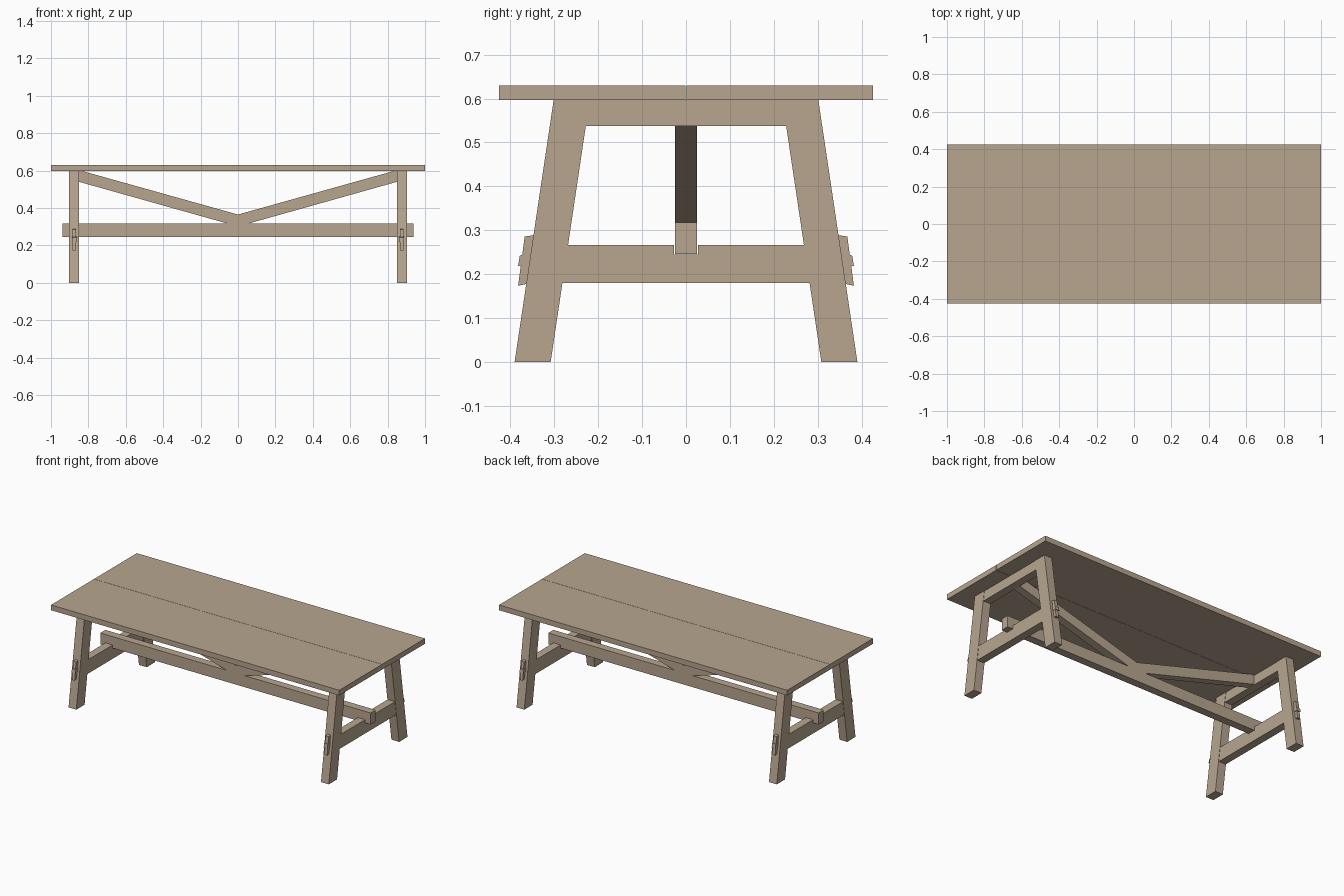
import bpy, bmesh
from mathutils import Vector

if "Cube" in bpy.data.objects:
    bpy.data.objects.remove(bpy.data.objects["Cube"])

wood = bpy.data.materials.new("pale_oak")
wood.diffuse_color = (0.48, 0.38, 0.28, 1)
wood.use_nodes = True
wood.node_tree.nodes["Principled BSDF"].inputs["Base Color"].default_value = wood.diffuse_color


def prism(name, profile, axis, lo, hi):
    """Extrude a 2D profile: axis 'x' takes (y, z) points, axis 'y' takes (x, z)."""
    bm = bmesh.new()
    pts = [(lo, a, b) if axis == 'x' else (a, lo, b) for a, b in profile]
    face = bm.faces.new([bm.verts.new(p) for p in pts])
    geom = bmesh.ops.extrude_face_region(bm, geom=[face])["geom"]
    step = Vector((hi - lo, 0, 0) if axis == 'x' else (0, hi - lo, 0))
    bmesh.ops.translate(bm, vec=step,
                        verts=[g for g in geom if isinstance(g, bmesh.types.BMVert)])
    bmesh.ops.recalc_face_normals(bm, faces=bm.faces)
    me = bpy.data.meshes.new(name)
    bm.to_mesh(me)
    bm.free()
    me.materials.append(wood)
    ob = bpy.data.objects.new(name, me)
    bpy.context.collection.objects.link(ob)
    return ob


def box(a0, a1, z0, z1):
    return [(a0, z0), (a1, z0), (a1, z1), (a0, z1)]


TOP = 0.597      # underside of the table top
S = 0.149        # leg splay, inward per unit of height


def inner(z):
    return 0.308 - S * z


def outer(z):
    return 0.390 - S * z


# Table top: two planks with a fine joint
for side, label in ((-1, "front"), (1, "back")):
    prism(label + "_plank", box(-1, 1, TOP, 0.63), 'y', side * 0.0008, side * 0.425)

# Trestle at each end
for sx, end in ((-1, "left"), (1, "right")):
    x0, x1 = sx * 0.849, sx * 0.903
    r0, r1 = sx * 0.851, sx * 0.901
    for sy, label in ((-1, "front"), (1, "back")):
        tag = end + "_" + label

        def lean(points):
            return [(sy * y, z) for y, z in points]

        # Splayed leg
        prism(tag + "_leg", lean([(inner(0), 0), (outer(0), 0),
                                  (outer(TOP), TOP), (inner(TOP), TOP)]), 'x', x0, x1)
        # Through tenon poking out square to the leg
        o = 0.355
        prism(tag + "_tenon", lean([(o - 0.03, 0.227), (o + 0.027, 0.219),
                                    (o + 0.023, 0.243), (o - 0.034, 0.251)]),
              'x', sx * 0.862, sx * 0.888)
        # Locking wedge lying against the leg
        prism(tag + "_wedge", lean([(outer(0.178), 0.178), (0.382, 0.174),
                                    (0.367, 0.286), (outer(0.289), 0.289)]),
              'x', sx * 0.866, sx * 0.886)
    # Upper rail between the legs
    a, b = inner(0.537), inner(TOP)
    prism(end + "_upper_rail", [(-a, 0.537), (a, 0.537), (b, TOP), (-b, TOP)], 'x', r0, r1)
    # Lower rail, notched for the long stretcher
    a, b = inner(0.18), inner(0.267)
    prism(end + "_lower_rail", [(-a, 0.18), (a, 0.18), (b, 0.267), (0.027, 0.267),
                                (0.027, 0.245), (-0.027, 0.245), (-0.027, 0.267),
                                (-b, 0.267)], 'x', r0, r1)
    # Diagonal brace rising from the stretcher to the upper rail
    prism(end + "_brace", [(sx * x, z) for x, z in
                           ((0, 0.318), (0.06, 0.318), (0.85, 0.54), (0.85, TOP),
                            (0.83, TOP), (0, 0.365))], 'y', -0.025, 0.025)

# Long stretcher
prism("stretcher", box(-0.938, 0.938, 0.246, 0.318), 'y', -0.025, 0.025)
